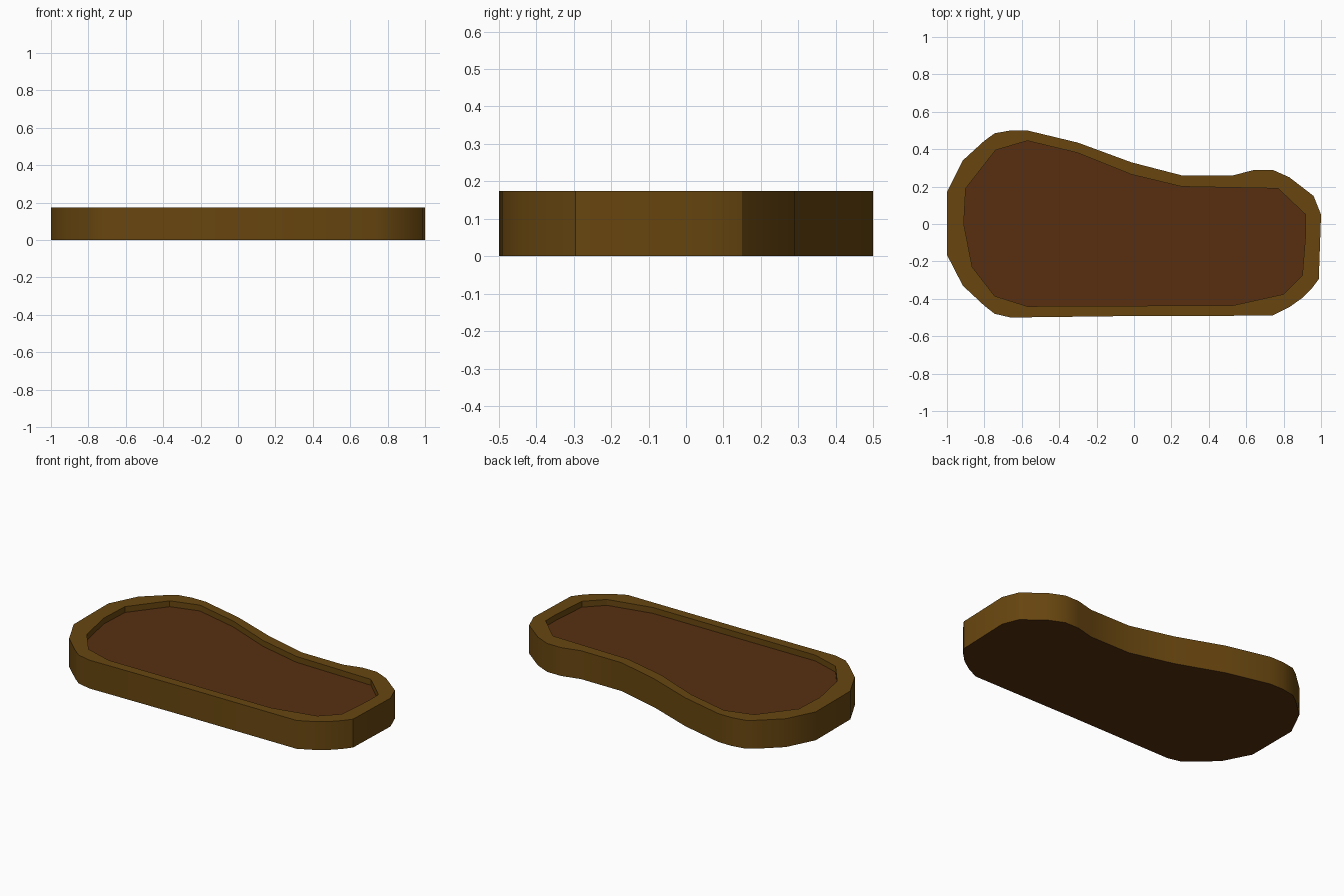
import bpy, bmesh, math

if "Cube" in bpy.data.objects:
    bpy.data.objects.remove(bpy.data.objects["Cube"])

H, FLOOR = 0.174, 0.138

def mat(name, col):
    m = bpy.data.materials.new(name)
    m.diffuse_color = (*col, 1)
    m.use_nodes = True
    m.node_tree.nodes["Principled BSDF"].inputs["Base Color"].default_value = m.diffuse_color
    return m

rim_mat = mat("ochre_brown", (0.14, 0.062, 0.005))
pad_mat = mat("dark_reddish_brown", (0.095, 0.028, 0.005))

# Outer outline and recess outline, clockwise from the left end
outer = [(-1, .17), (-.915, .34), (-.8, .445), (-.745, .485), (-.66, .5), (-.57, .5),
         (-.3, .435), (-.015, .33), (.255, .26), (.53, .26), (.645, .29), (.74, .29),
         (.83, .25), (.96, .15), (1, .05), (.988, -.295), (.95, -.345), (.9, -.395),
         (.83, -.445), (.74, -.49), (-.015, -.492), (-.66, -.5), (-.745, -.48), (-.8, -.437),
         (-.915, -.33), (-1, -.165)]
inner = [(-.9, .19), (-.74, .395), (-.57, .445), (-.3, .38), (-.015, .265), (.255, .2),
         (.77, .19), (.918, .05), (.918, -.05), (.9, -.275), (.8, -.375), (.53, -.435),
         (-.57, -.44), (-.745, -.385), (-.865, -.23), (-.91, 0)]

bm = bmesh.new()

def ring(pts, z):
    return [bm.verts.new((x, y, z)) for x, y in pts]

def walls(a, b):
    n = len(a)
    for i in range(n):
        bm.faces.new((a[i], a[(i + 1) % n], b[(i + 1) % n], b[i]))

def edges(vs):
    return [bm.edges.get((vs[i], vs[(i + 1) % len(vs)])) for i in range(len(vs))]

# Outer wall, recess wall, underside and sunken floor
ob, ot = ring(outer, 0), ring(outer, H)
it, ib = ring(inner, H), ring(inner, FLOOR)
walls(ob, ot)
walls(it, ib)
for loop in (ob, ib):
    bm.faces.new(loop).material_index = 1
# Flat rim between the two outlines
bmesh.ops.triangle_fill(bm, edges=edges(ot) + edges(it), use_beauty=True, normal=(0, 0, 1))
bmesh.ops.recalc_face_normals(bm, faces=bm.faces)

me = bpy.data.meshes.new("sole_tray")
bm.to_mesh(me)
bm.free()
me.materials.append(rim_mat)
me.materials.append(pad_mat)
tray = bpy.data.objects.new("sole_tray", me)
bpy.context.collection.objects.link(tray)
bpy.context.view_layer.objects.active = tray
tray.select_set(True)
bpy.ops.object.shade_smooth_by_angle(angle=math.radians(30))
